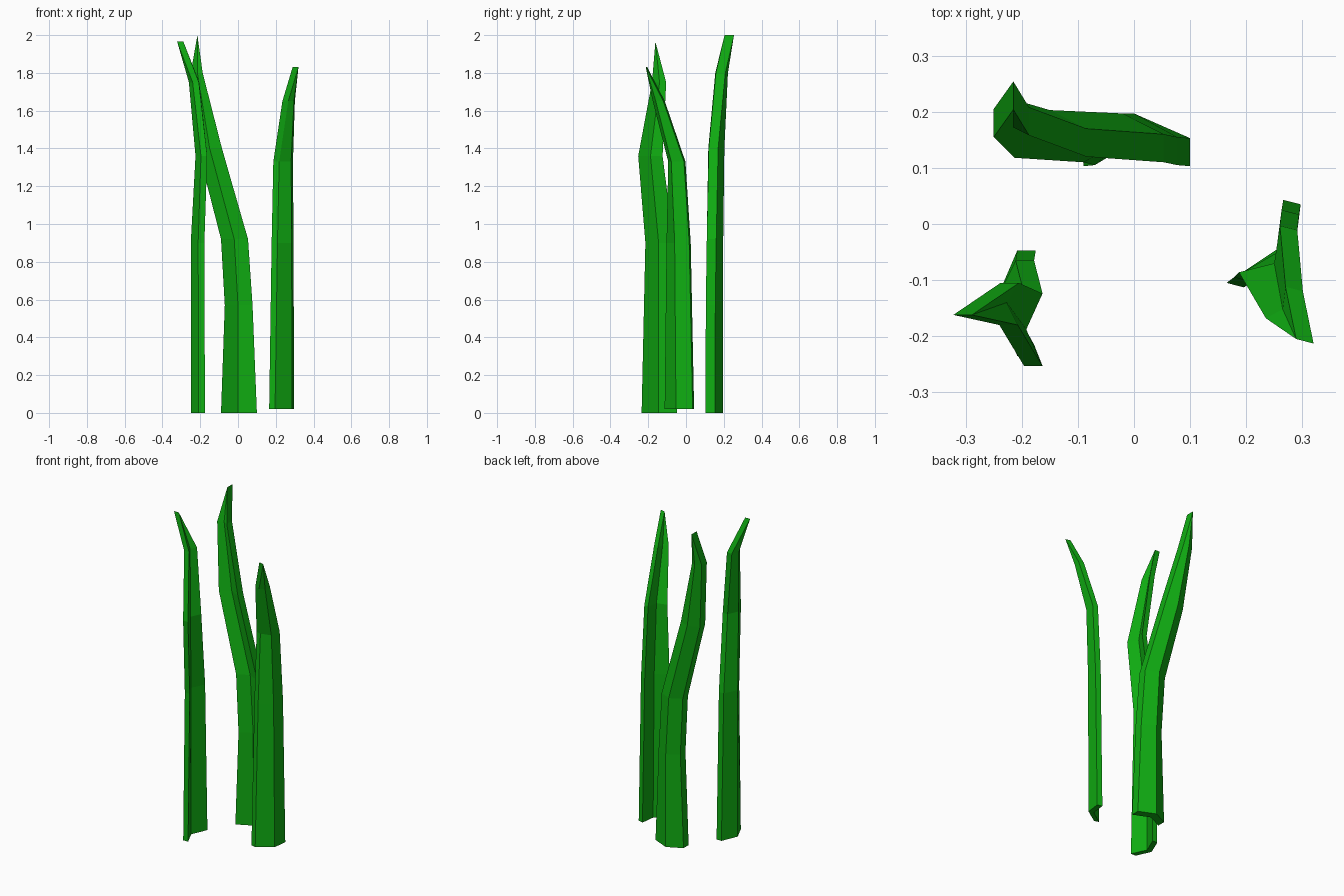
import bpy
import bmesh

if "Cube" in bpy.data.objects:
    bpy.data.objects.remove(bpy.data.objects["Cube"])

mat = bpy.data.materials.new("leaf_green")
mat.diffuse_color = (0.005, 0.42, 0.006, 1)
mat.use_nodes = True
mat.node_tree.nodes["Principled BSDF"].inputs["Base Color"].default_value = mat.diffuse_color


def blade(name, thick, levels, tip):
    """Loft a folded (chevron) strip: each level is z plus edge, fold, edge; it closes at a short tip ridge."""
    bm = bmesh.new()
    rings = []
    for z, *pts in levels:
        back = [(x + thick[0], y + thick[1]) for x, y in reversed(pts)]
        rings.append([bm.verts.new((x, y, z)) for x, y in pts + back])
    # side walls between rings
    for a, b in zip(rings, rings[1:]):
        for i in range(6):
            j = (i + 1) % 6
            bm.faces.new((a[i], a[j], b[j], b[i]))
    # base cap, split at the fold
    r = rings[0]
    bm.faces.new((r[0], r[1], r[4], r[5]))
    bm.faces.new((r[1], r[2], r[3], r[4]))
    # tip: both halves pinch to one short edge
    x, y, z = tip
    p = bm.verts.new((x, y, z))
    q = bm.verts.new((x + thick[0], y + thick[1], z))
    r = rings[-1]
    for f in ((r[0], r[1], p), (r[1], r[2], p), (r[2], r[3], q, p),
              (r[3], r[4], q), (r[4], r[5], q), (r[5], r[0], p, q)):
        bm.faces.new(f)
    bmesh.ops.recalc_face_normals(bm, faces=bm.faces)
    mesh = bpy.data.meshes.new(name)
    bm.to_mesh(mesh)
    bm.free()
    mesh.materials.append(mat)
    obj = bpy.data.objects.new(name, mesh)
    bpy.context.collection.objects.link(obj)
    return obj


# tall back blade, leaning left
blade("back_blade", (0, 0.05), [
    (0.00, (-0.09, 0.103), (0.0, 0.147), (0.10, 0.103)),
    (0.57, (-0.07, 0.105), (0.0, 0.147), (0.077, 0.105)),
    (0.92, (-0.09, 0.11), (-0.02, 0.147), (0.053, 0.11)),
    (1.40, (-0.213, 0.118), (-0.15, 0.153), (-0.085, 0.12)),
    (1.80, (-0.25, 0.155), (-0.215, 0.172), (-0.187, 0.158)),
], (-0.215, 0.204, 2.0))

# front left blade, fold towards the left
blade("left_blade", (0.033, 0), [
    (0.00, (-0.208, -0.235), (-0.25, -0.145), (-0.208, -0.047)),
    (0.90, (-0.211, -0.215), (-0.25, -0.145), (-0.211, -0.065)),
    (1.36, (-0.196, -0.253), (-0.225, -0.188), (-0.196, -0.124)),
    (1.75, (-0.24, -0.18), (-0.26, -0.14), (-0.238, -0.105)),
], (-0.322, -0.162, 1.965))

# short right blade, fold towards the right
blade("right_blade", (0.031, -0.008), [
    (0.02, (0.165, -0.105), (0.255, -0.045), (0.266, 0.043)),
    (0.90, (0.178, -0.095), (0.253, -0.052), (0.263, 0.025)),
    (1.33, (0.187, -0.086), (0.25, -0.07), (0.26, -0.003)),
    (1.65, (0.235, -0.168), (0.265, -0.152), (0.27, -0.112)),
], (0.289, -0.205, 1.83))
